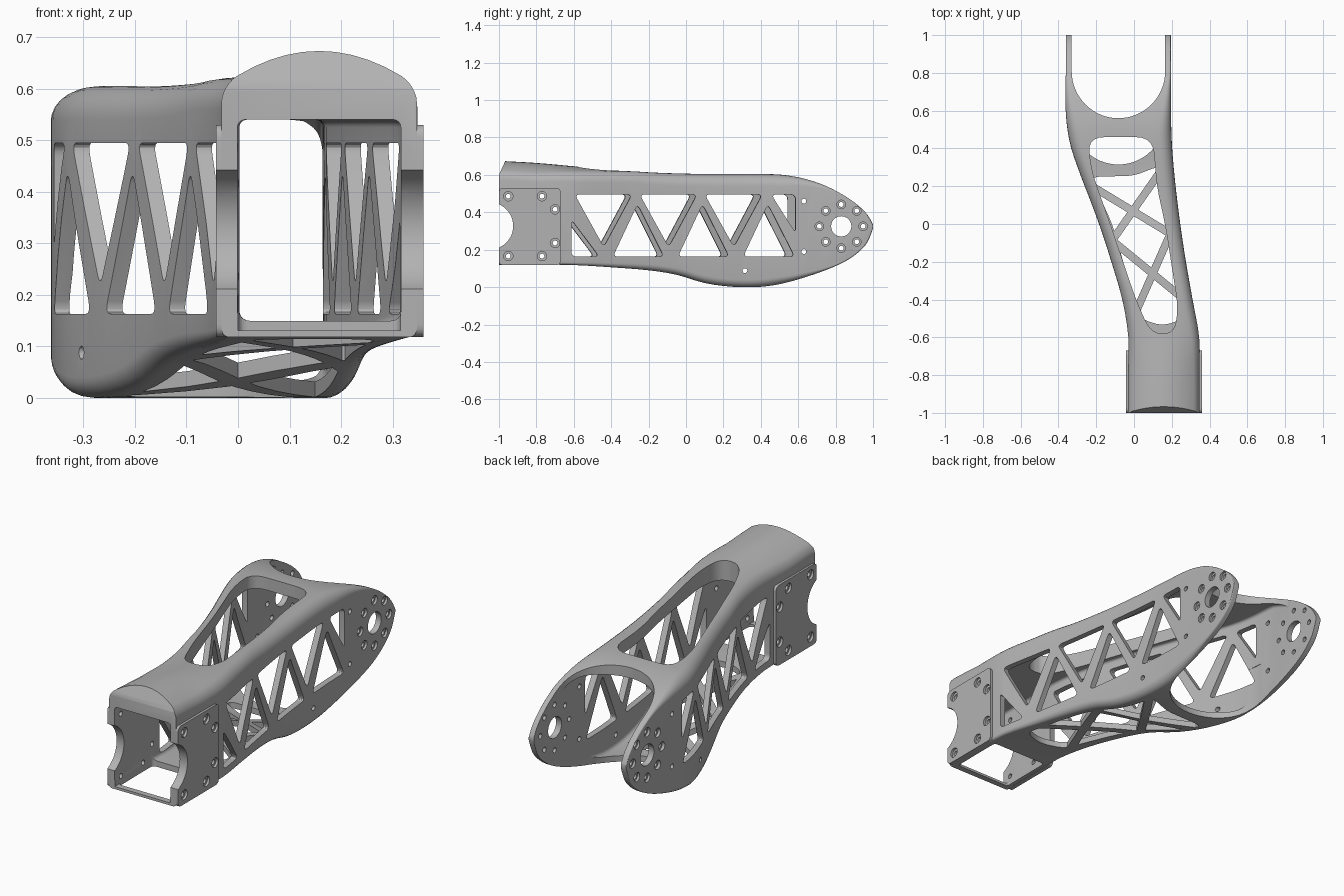
import bpy, bmesh, math
from mathutils import Vector

cube = bpy.data.objects.get("Cube")
if cube:
    bpy.data.objects.remove(cube)

grey = bpy.data.materials.new("satin_grey")
grey.use_nodes = True
colour = (0.45, 0.45, 0.45, 1)
grey.diffuse_color = colour
grey.node_tree.nodes["Principled BSDF"].inputs["Base Color"].default_value = colour


def clamp(v):
    return max(0.0, min(1.0, v))


def finish(name, bm):
    bmesh.ops.recalc_face_normals(bm, faces=bm.faces)
    mesh = bpy.data.meshes.new(name)
    bm.to_mesh(mesh)
    bm.free()
    mesh.materials.append(grey)
    ob = bpy.data.objects.new(name, mesh)
    bpy.context.collection.objects.link(ob)
    return ob


def prisms(polys, axis, lo, hi, name="cutter"):
    """Extrude flat outlines along x (outline in y, z) or z (outline in x, y)."""
    bm = bmesh.new()
    for poly in polys:
        ends = []
        for w in (lo, hi):
            ends.append([bm.verts.new((w, u, v) if axis == "x" else (u, v, w)) for u, v in poly])
        a, b = ends
        bm.faces.new(a)
        bm.faces.new(b)
        for i in range(len(a)):
            j = (i + 1) % len(a)
            bm.faces.new((a[i], a[j], b[j], b[i]))
    return finish(name, bm)


def cut(ob, tool, keep=False):
    mod = ob.modifiers.new("cut", "BOOLEAN")
    mod.operation = "DIFFERENCE"
    mod.solver = "EXACT"
    mod.object = tool
    bpy.context.view_layer.objects.active = ob
    bpy.ops.object.modifier_apply(modifier=mod.name)
    if not keep:
        bpy.data.objects.remove(tool)


def rounded(points, r, steps=5):
    pts = [Vector(p) for p in points]
    out = []
    for i, p in enumerate(pts):
        a, b = pts[i - 1] - p, pts[(i + 1) % len(pts)] - p
        s = p + a.normalized() * min(r, a.length * 0.45)
        e = p + b.normalized() * min(r, b.length * 0.45)
        for k in range(steps + 1):
            t = k / steps
            out.append(s * (1 - t) ** 2 + p * (2 * t * (1 - t)) + e * t * t)
    return out


def circle(u, v, r, n=24):
    return [(u + r * math.cos(2 * math.pi * k / n), v + r * math.sin(2 * math.pi * k / n)) for k in range(n)]


# Body stations: y, left x, right x, bottom z, top z
stations = [Vector(s) for s in (
    (-1, -.032, .347, .118, .675), (-.8, -.032, .347, .12, .664),
    (-.6, -.03, .345, .118, .646), (-.4, -.062, .31, .106, .628),
    (-.2, -.12, .275, .09, .614), (-.05, -.168, .252, .066, .608),
    (.1, -.222, .232, .022, .605), (.25, -.28, .215, .002, .605),
    (.4, -.332, .202, .002, .605), (.52, -.355, .197, .02, .6),
    (.64, -.363, .195, .054, .578), (.75, -.362, .195, .092, .54),
    (.85, -.36, .195, .137, .487), (.92, -.36, .195, .185, .437),
    (.97, -.36, .195, .24, .387), (1, -.36, .195, .315, .335))]


def smooth_path(pts, sub=3):
    out = []
    for i in range(len(pts) - 1):
        p0, p1, p2, p3 = pts[max(i - 1, 0)], pts[i], pts[i + 1], pts[min(i + 2, len(pts) - 1)]
        for k in range(sub):
            t = k / sub
            out.append((p1 * 2 + (p2 - p0) * t + (p0 * 2 - p1 * 5 + p2 * 4 - p3) * t ** 2
                        + (p1 * 3 - p0 - p2 * 3 + p3) * t ** 3) / 2)
    return out + [pts[-1]]


def section(y, xl, xr, zb, zt, rb, rt, arch):
    """Rounded rectangle with an optional arched top."""
    lim = min(zt - zb, xr - xl) * 0.45
    rb, rt = min(rb, lim), min(rt, lim)
    mid, half = (xl + xr) / 2, (xr - xl) / 2
    corners = ((xl + rb, zb + rb, rb, 180), (xr - rb, zb + rb, rb, 270),
               (xr - rt, zt - rt, rt, 0), (xl + rt, zt - rt, rt, 90))
    pts = []
    for c, (cx, cz, r, start) in enumerate(corners):
        for k in range(7):
            a = math.radians(start + 15 * k)
            x, z = cx + r * math.cos(a), cz + r * math.sin(a)
            pts.append((x, y, z - (arch * ((x - mid) / half) ** 2 if c > 1 else 0)))
        if c == 2:
            for k in range(1, 10):
                x = xr - rt + (xl - xr + 2 * rt) * k / 10
                pts.append((x, y, zt - arch * ((x - mid) / half) ** 2))
    return pts


def loft(name, sections):
    bm = bmesh.new()
    rings = [[bm.verts.new(p) for p in s] for s in sections]
    for a, b in zip(rings, rings[1:]):
        for i in range(len(a)):
            j = (i + 1) % len(a)
            bm.faces.new((a[i], a[j], b[j], b[i]))
    bm.faces.new(rings[0])
    bm.faces.new(rings[-1])
    return finish(name, bm)


path = smooth_path(stations)
outer, inner = [], []
for y, xl, xr, zb, zt in path:
    tip = clamp((y - .5) / .3)
    rt = (.03 + .035 * clamp((y + .8) / .6)) * (1 - tip) + .008 * tip
    rb = (.015 + .025 * clamp((y + .6) / .6)) * (1 - tip) + .008 * tip
    outer.append(section(y, xl, xr, zb, zt, rb, rt, .07 * clamp((-y - .3) / .5)))
    if y < .84:
        wall = .031
        roof_z = min(.54, zt - .06 + .03 * clamp((y - .4) / .2))
        inner.append(section(y, xl + wall, xr - wall, zb + .03, roof_z, .02, .015, 0))
inner.insert(0, [(x, -1.2, z) for x, y, z in inner[0]])
body = loft("arm_shell", outer)
cut(body, loft("cavity", inner))

# Sloped nose above the front opening, and a thin sill below it
cut(body, prisms([[(-1.1, .6), (-1, .6), (-.955, .7), (-1.1, .7)]], "x", -.5, .6))
cut(body, prisms([[(0, -1.1), (.315, -1.1), (.315, -.9), (0, -.9)]], "z", .131, .3))


# Fork gap: a deeper U in the floor than in the roof
def u_outline(yc):
    arc = [(-.0825 + .2475 * math.cos(math.pi * k / 32), yc - .25 * math.sin(math.pi * k / 32)) for k in range(33)]
    return arc + [(-.33, 1.2), (.165, 1.2)]


cut(body, prisms([u_outline(.81)], "z", .25, .9))
cut(body, prisms([u_outline(.565)], "z", -.2, .25))

# Roof opening
roof = [(-.245, .46), (.1, .46), (.12, .2), (.165, 0), (.235, -.45), (.21, -.58),
        (.09, -.58), (.01, -.4), (-.125, 0), (-.225, .28)]
cut(body, prisms([rounded(roof, .09)], "z", .5, .9))

# Floor opening with crossed struts left in place
floor = [(-.23, .25), (0, .255), (.14, .31), (.195, 0), (.27, -.5), (.15, -.54), (.03, -.5), (-.115, 0)]
lattice = prisms([rounded(floor, .05)], "z", -.2, .25)


def strut(a, b, width=.041):
    a, b = Vector(a), Vector(b)
    d = (b - a).normalized()
    n = Vector((-d.y, d.x)) * width / 2
    a, b = a - d * .12, b + d * .12
    return [a + n, b + n, b - n, a - n]


cut(lattice, prisms([strut((.12, .25), (-.11, -.08)), strut((.18, -.08), (.03, -.42))], "z", -.3, .4))
cut(lattice, prisms([strut((-.19, .18), (.19, -.05)), strut((-.1, -.1), (.23, -.37))], "z", -.3, .4))
cut(body, lattice)

# Floor opening under the mount
cut(body, prisms([rounded([(0, -.97), (.315, -.97), (.315, -.69), (0, -.69)], .02)], "z", 0, .2))

# Zigzag truss windows through both walls, square to the slanted limb
low, high = .163, .495
windows = [[(-.62, low), (-.62, .36), (-.47, low)], [(.46, high), (.59, high), (.59, .29)]]
for k in range(3):
    y = -.44 + .352 * k
    windows.append([(y - .162, high), (y + .148, high), (y - .005, .215)])
    y += .178
    windows.append([(y - .133, low), (y + .143, low), (y, .443)])
window_tool = prisms([rounded(w, .028) for w in windows], "x", -.6, .6)
for v in window_tool.data.vertices:
    v.co.y += .08 * (v.co.x - .25)
cut(body, window_tool)

# Mount plates on both sides of the front
plate_outline = rounded([(-1, .118), (-.67, .118), (-.67, .53), (-1, .53)], .025)
left_plate = prisms([plate_outline], "x", .335, .36, "left_mount_plate")
right_plate = prisms([plate_outline], "x", -.043, -.02, "right_mount_plate")
parts = [body, left_plate, right_plate]


def cut_all(polys, lo, hi):
    tool = prisms(polys, "x", lo, hi)
    for ob in parts:
        cut(ob, tool, keep=True)
    bpy.data.objects.remove(tool)


cut_all([circle(-1.05, .327, .126, 48)], -.6, .6)

# Bolt holes with counterbores
mount = [(y, .326 + s * h) for y, h in ((-.95, .16), (-.77, .16), (-.7, .09)) for s in (1, -1)]
ring = [(.83 + .117 * math.cos(k * math.pi / 4), .325 + .117 * math.sin(k * math.pi / 4)) for k in range(8)]
cut_all([circle(y, z, .013, 16) for y, z in mount], -.6, .6)
for lo, hi in ((.348, .6), (-.6, -.031)):
    cut_all([circle(y, z, .025) for y, z in mount], lo, hi)

holes = [circle(y, z, .013, 16) for y, z in ring + [(.63, .46), (.63, .19), (.315, .088)]]
cut(body, prisms(holes + [circle(.83, .325, .054, 40)], "x", -.6, .6))
for lo, hi in ((.183, .6), (-.6, -.348)):
    cut(body, prisms([circle(y, z, .023) for y, z in ring], "x", lo, hi))

# Smooth shading with sharp edges kept
bpy.ops.object.select_all(action="DESELECT")
for ob in parts:
    ob.select_set(True)
bpy.context.view_layer.objects.active = body
bpy.ops.object.shade_smooth_by_angle(angle=math.radians(28))
